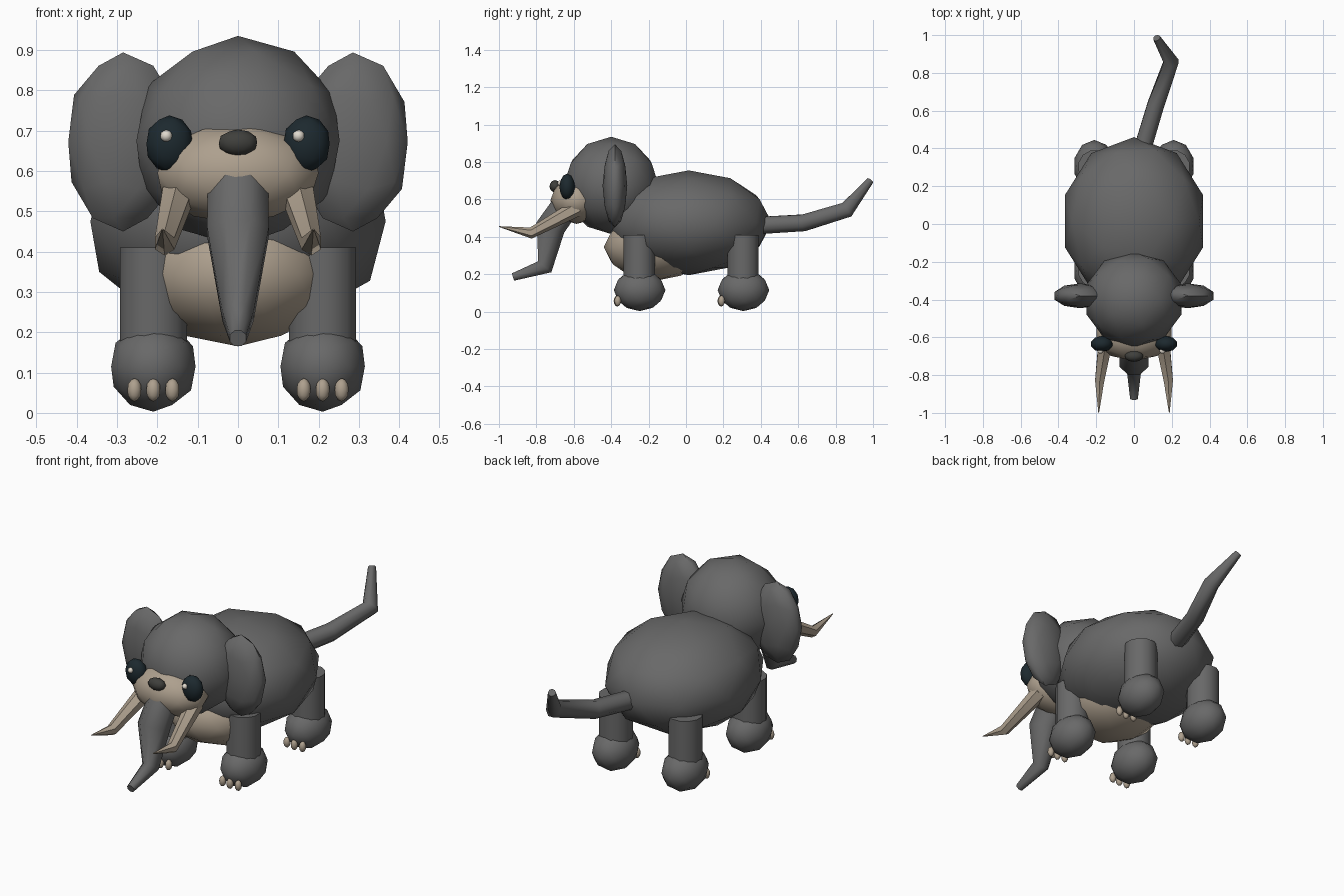
import bpy, bmesh, math
from mathutils import Vector, Matrix

if "Cube" in bpy.data.objects:
    bpy.data.objects.remove(bpy.data.objects["Cube"])


def material(name, rgb):
    m = bpy.data.materials.new(name)
    m.diffuse_color = (*rgb, 1)
    m.use_nodes = True
    m.node_tree.nodes["Principled BSDF"].inputs["Base Color"].default_value = m.diffuse_color
    return m


TAN = material("tan", (0.42, 0.35, 0.27))
DARK = material("dark", (0.012, 0.022, 0.028))
NOSE = material("nose_dark", (0.05, 0.05, 0.045))
LIGHT = material("light", (0.75, 0.7, 0.62))
GREY = material("grey", (0.14, 0.14, 0.14))


def finish(name, bm, mat):
    bmesh.ops.recalc_face_normals(bm, faces=bm.faces)
    me = bpy.data.meshes.new(name)
    bm.to_mesh(me)
    bm.free()
    ob = bpy.data.objects.new(name, me)
    bpy.context.collection.objects.link(ob)
    me.materials.append(mat)
    bpy.context.view_layer.objects.active = ob
    bpy.ops.object.select_all(action='DESELECT')
    ob.select_set(True)
    bpy.ops.object.shade_smooth_by_angle(angle=math.radians(50))
    return ob


def ball(name, loc, size, mat=GREY, sub=2):
    bm = bmesh.new()
    bmesh.ops.create_icosphere(bm, subdivisions=sub, radius=1)
    bmesh.ops.transform(bm, verts=bm.verts,
                        matrix=Matrix.Translation(loc) @ Matrix.Diagonal((*size, 1)))
    return finish(name, bm, mat)


def tube(name, pts, radii, mat=GREY, sides=8):
    """Tapered tube with mitred joints along a path."""
    pts = [Vector(p) for p in pts]
    bm = bmesh.new()
    rings = []
    for i, (p, r) in enumerate(zip(pts, radii)):
        a = (p - pts[i - 1]).normalized() if i else Vector()
        b = (pts[i + 1] - p).normalized() if i < len(pts) - 1 else Vector()
        d = (a + b).normalized()
        ref = Vector((1, 0, 0))
        u = (ref - d * ref.dot(d)).normalized()
        v = d.cross(u)
        k = 1.0
        if a.length and b.length:
            k = 1 / max(0.6, math.cos(a.angle(b) / 2))
        rings.append([bm.verts.new(p + r * (math.cos(t) * u + k * math.sin(t) * v))
                      for t in (2 * math.pi * (j + 0.5) / sides for j in range(sides))])
    for r0, r1 in zip(rings, rings[1:]):
        for j in range(sides):
            n = (j + 1) % sides
            bm.faces.new((r0[j], r0[n], r1[n], r1[j]))
    bm.faces.new(rings[0])
    bm.faces.new(rings[-1])
    return finish(name, bm, mat)


# Torso and head
ball("body", (0, 0.015, 0.475), (0.385, 0.445, 0.28))
ball("belly", (0, -0.165, 0.345), (0.255, 0.275, 0.18), TAN)
ball("head", (0, -0.40, 0.675), (0.265, 0.255, 0.26))
ball("muzzle", (0, -0.585, 0.595), (0.21, 0.14, 0.126), TAN)
ball("nose", (0, -0.70, 0.67), (0.05, 0.03, 0.033), NOSE)

# Trunk and tail
tube("trunk", [(0, -0.62, 0.60), (0, -0.725, 0.45), (0, -0.755, 0.24), (0, -0.925, 0.185)],
     [0.08, 0.083, 0.042, 0.022])
tube("tail", [(0.04, 0.38, 0.46), (0.115, 0.63, 0.475), (0.197, 0.86, 0.545), (0.12, 0.985, 0.70)],
     [0.05, 0.048, 0.042, 0.02])

for s, side in ((-1, "left"), (1, "right")):
    # Face details
    ball(f"ear_{side}", (0.285 * s, -0.38, 0.672), (0.143, 0.066, 0.222))
    ball(f"eye_{side}", (0.17 * s, -0.635, 0.667), (0.06, 0.042, 0.071), DARK)
    ball(f"eye_glint_{side}", (-0.014 + 0.164 * s, -0.672, 0.687), (0.015,) * 3, LIGHT)
    tube(f"tusk_{side}", [(0.145 * s, -0.58, 0.555), (0.182 * s, -0.83, 0.42), (0.187 * s, -1.0, 0.455)],
         [0.045, 0.028, 0.002], TAN, 6)
    # Legs, feet and toenails
    for y, end in ((-0.25, "front"), (0.305, "back")):
        tube(f"{end}_leg_{side}", [(0.21 * s, y, 0.12), (0.21 * s, y, 0.41)], [0.086, 0.086], sides=12)
        ball(f"{end}_foot_{side}", (0.21 * s, y + 0.002, 0.115), (0.11, 0.138, 0.112))
        for k in (-1, 0, 1):
            ball(f"{end}_toenail_{side}_{k + 2}", ((0.21 + 0.047 * k) * s, y - 0.115 - 0.004 * (k == 0), 0.057),
                 (0.018, 0.018, 0.029), TAN)
